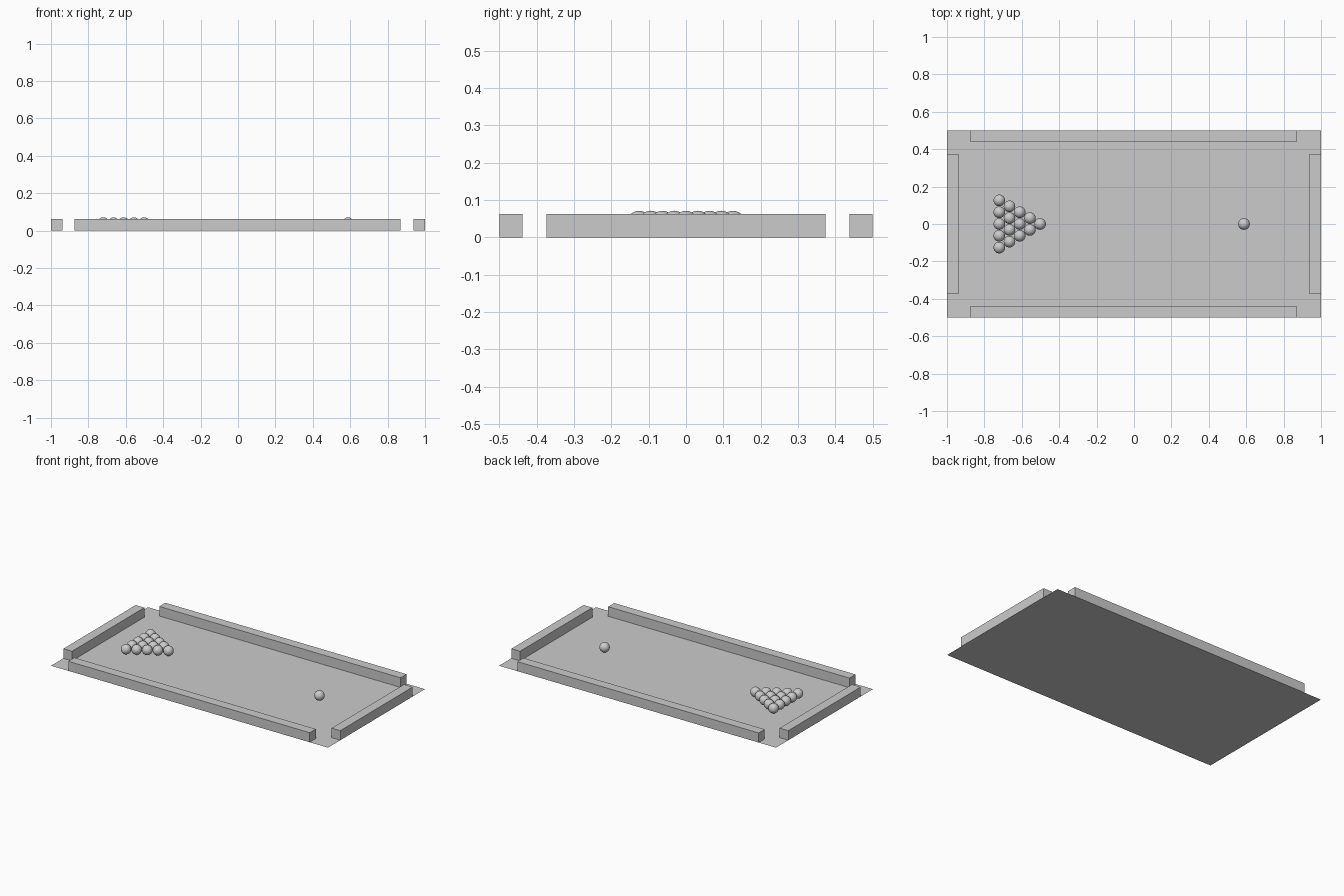
import bpy
import math

if "Cube" in bpy.data.objects:
    bpy.data.objects.remove(bpy.data.objects["Cube"])

RAIL = 0.0625     # rail width and height
RADIUS = 0.031    # ball radius
PITCH = 0.063     # ball spacing in the rack
BALL_Z = 0.04


def box(name, x0, x1, y0, y1):
    bpy.ops.mesh.primitive_cube_add(
        size=1, location=((x0 + x1) / 2, (y0 + y1) / 2, RAIL / 2))
    o = bpy.context.object
    o.name = name
    o.scale = (x1 - x0, y1 - y0, RAIL)
    bpy.ops.object.transform_apply(location=False, rotation=False, scale=True)


def ball(name, x, y):
    bpy.ops.mesh.primitive_uv_sphere_add(
        segments=32, ring_count=16, radius=RADIUS, location=(x, y, BALL_Z))
    bpy.context.object.name = name
    bpy.ops.object.shade_smooth()


# flat playing surface
bpy.ops.mesh.primitive_plane_add(size=1)
bed = bpy.context.object
bed.name = "table_bed"
bed.scale = (2, 1, 1)
bpy.ops.object.transform_apply(location=False, rotation=False, scale=True)

# rails, leaving gaps at the corners
box("front_rail", -0.875, 0.868, -0.5, -0.5 + RAIL)
box("back_rail", -0.875, 0.868, 0.5 - RAIL, 0.5)
box("left_rail", -1, -1 + RAIL, -0.373, 0.373)
box("right_rail", 1 - RAIL, 1, -0.373, 0.373)

# triangular rack of balls, apex toward the cue ball
for row in range(5):
    for i in range(row + 1):
        ball(f"rack_ball_{row}_{i}",
             -0.502 - row * PITCH * math.sqrt(3) / 2,
             (i - row / 2) * PITCH)

ball("cue_ball", 0.588, 0)
